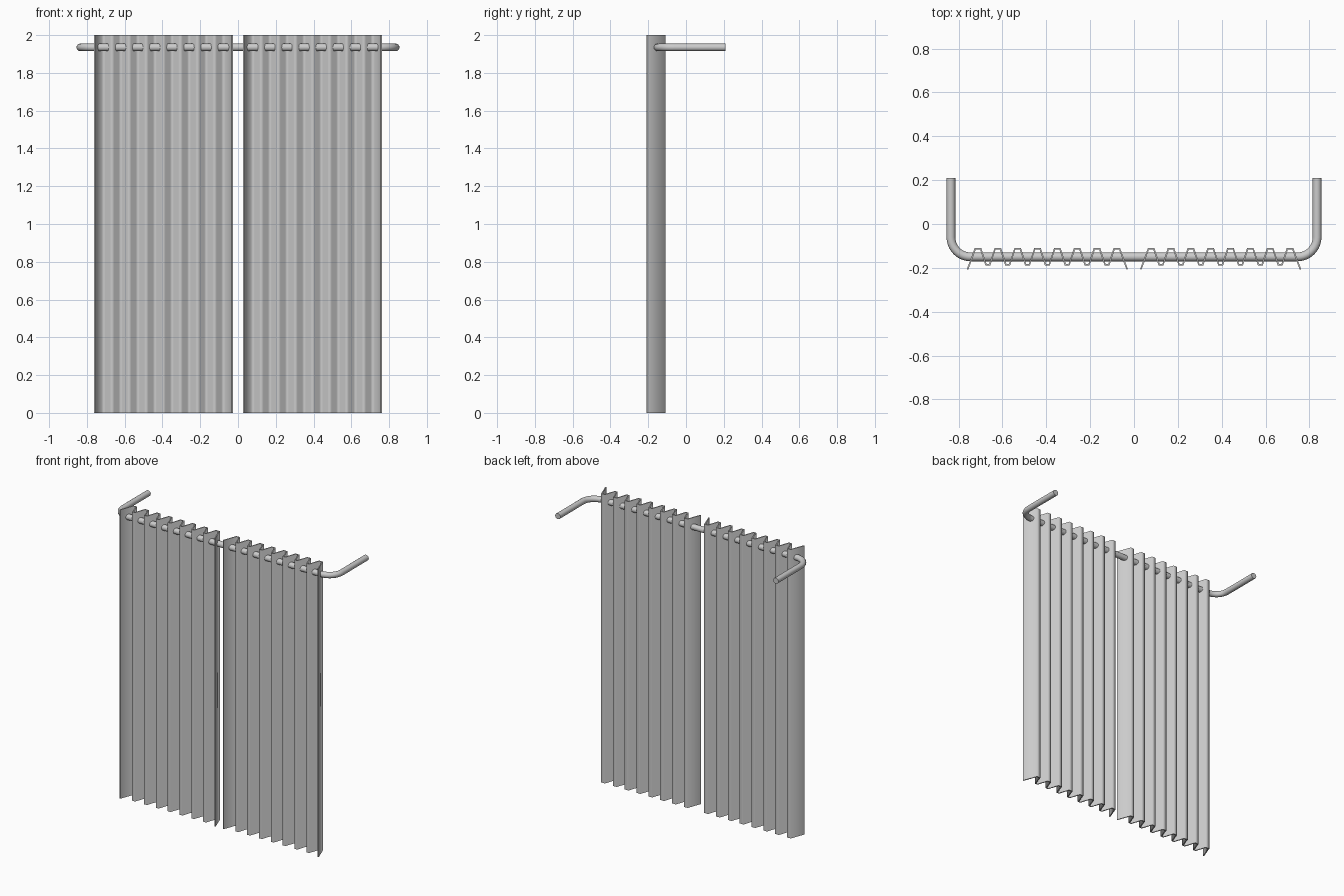
import bpy, bmesh, math

if "Cube" in bpy.data.objects:
    bpy.data.objects.remove(bpy.data.objects["Cube"])

ROD_Y, ROD_Z, ROD_R = -0.15, 1.935, 0.02


def curtain_panel(name, side):
    """Pleated sheet: trapezoid folds extruded upward, then thickened."""
    period, folds, centre = 0.0905, 8, 0.395
    back, front, half_flat = -0.112, -0.186, 0.012
    pts = [(centre - 0.364, -0.207)]
    for i in range(folds):
        x = centre + (i - (folds - 1) / 2) * period
        pts += [(x - half_flat, back), (x + half_flat, back)]
        if i < folds - 1:
            v = x + period / 2
            pts += [(v - half_flat * 0.7, front), (v + half_flat * 0.7, front)]
    pts.append((centre + 0.364, -0.207))

    bm = bmesh.new()
    rows = [[bm.verts.new((side * x, y, z)) for x, y in pts] for z in (0, 2)]
    for i in range(len(pts) - 1):
        bm.faces.new((rows[0][i], rows[0][i + 1], rows[1][i + 1], rows[1][i]))
    if side < 0:
        bmesh.ops.reverse_faces(bm, faces=bm.faces[:])
    mesh = bpy.data.meshes.new(name)
    bm.to_mesh(mesh)
    bm.free()
    ob = bpy.data.objects.new(name, mesh)
    bpy.context.collection.objects.link(ob)
    solid = ob.modifiers.new("thickness", "SOLIDIFY")
    solid.thickness, solid.offset, solid.use_even_offset = 0.007, 0, True
    select(ob)
    bpy.ops.object.modifier_apply(modifier=solid.name)
    bpy.ops.object.shade_smooth_by_angle(angle=math.radians(80))


def select(ob):
    bpy.ops.object.select_all(action="DESELECT")
    ob.select_set(True)
    bpy.context.view_layer.objects.active = ob


def curtain_rod():
    """Round rod with both ends bent back to the wall."""
    leg_x, bend, steps = 0.835, 0.09, 10
    half = [(leg_x, 0.21)]
    for i in range(steps + 1):
        a = math.pi / 2 * i / steps
        half.append((leg_x - bend + bend * math.cos(a),
                     ROD_Y + bend - bend * math.sin(a)))
    path = half + [(-x, y) for x, y in reversed(half)]
    curve = bpy.data.curves.new("curtain_rod", "CURVE")
    curve.dimensions = "3D"
    curve.bevel_depth, curve.bevel_resolution = ROD_R, 6
    curve.use_fill_caps = True
    spline = curve.splines.new("POLY")
    spline.points.add(len(path) - 1)
    for p, (x, y) in zip(spline.points, path):
        p.co = (x, y, ROD_Z, 1)
    ob = bpy.data.objects.new("curtain_rod", curve)
    bpy.context.collection.objects.link(ob)
    select(ob)
    bpy.ops.object.convert(target="MESH")
    bpy.ops.object.shade_smooth_by_angle(angle=math.radians(40))


# Two mirrored curtains hanging on one rod
curtain_panel("left_curtain", -1)
curtain_panel("right_curtain", 1)
curtain_rod()
